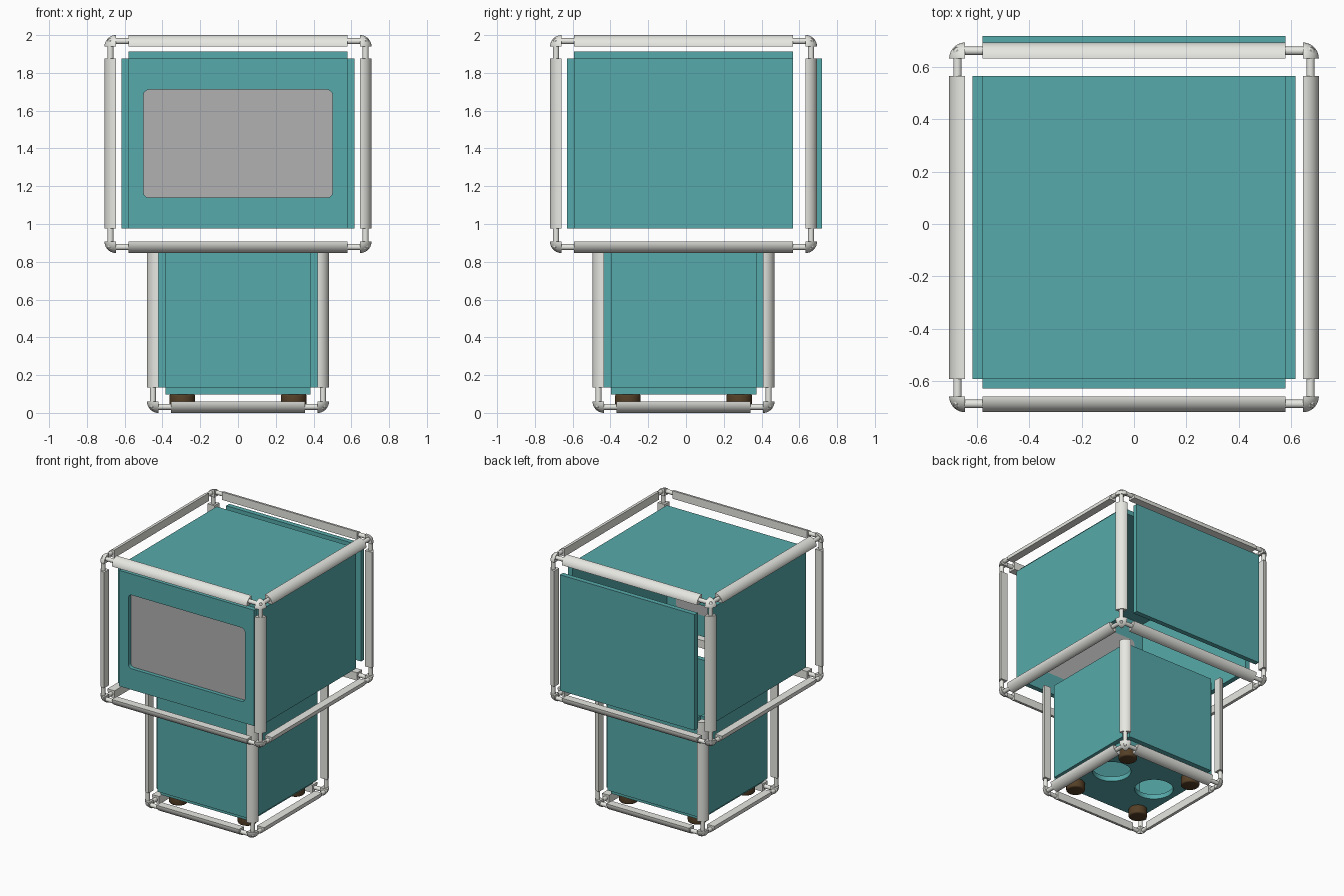
import bpy, bmesh, math
from itertools import product
from mathutils import Vector, Matrix

if "Cube" in bpy.data.objects:
    bpy.data.objects.remove(bpy.data.objects["Cube"])

CY = -0.013      # y centre of both frames
R = 0.061        # radius of the quarter-round rails
PIN = 0.016      # connector pin radius
N = 10           # segments per quarter turn


def material(name, col):
    m = bpy.data.materials.new(name)
    m.diffuse_color = (*col, 1)
    m.use_nodes = True
    m.node_tree.nodes["Principled BSDF"].inputs["Base Color"].default_value = m.diffuse_color
    return m


TEAL = material("teal", (0.095, 0.40, 0.405))
WHITE = material("off_white", (0.80, 0.80, 0.76))
GREY = material("screen_grey", (0.44, 0.44, 0.44))
BROWN = material("brown", (0.09, 0.05, 0.02))


def finish(name, bm, mat, smooth=True):
    me = bpy.data.meshes.new(name)
    bmesh.ops.recalc_face_normals(bm, faces=bm.faces)
    bm.to_mesh(me)
    bm.free()
    if mat:
        me.materials.append(mat)
    if smooth:
        me.shade_smooth()
        me.set_sharp_from_angle(angle=math.radians(35))
    ob = bpy.data.objects.new(name, me)
    bpy.context.collection.objects.link(ob)
    return ob


def box(name, lo, hi, mat=TEAL):
    lo, hi = Vector(lo), Vector(hi)
    bm = bmesh.new()
    bmesh.ops.create_cube(bm, size=1, matrix=Matrix.Translation((lo + hi) / 2)
                          @ Matrix.Diagonal((*(hi - lo), 1)))
    return finish(name, bm, mat, False)


def cylinder(name, p, q, r, mat, segs=24, bevel=0):
    p, q = Vector(p), Vector(q)
    rot = (q - p).to_track_quat('Z', 'Y').to_matrix().to_4x4()
    bm = bmesh.new()
    bmesh.ops.create_cone(bm, cap_ends=True, segments=segs, radius1=r, radius2=r,
                          depth=(q - p).length, matrix=Matrix.Translation((p + q) / 2) @ rot)
    if bevel:
        rim = [e for e in bm.edges if any(len(f.verts) > 4 for f in e.link_faces)]
        bmesh.ops.bevel(bm, geom=rim, offset=bevel, segments=3, profile=0.5, affect='EDGES')
    return finish(name, bm, mat)


def hull(name, pts, mat):
    bm = bmesh.new()
    for p in pts:
        bm.verts.new(p)
    bmesh.ops.convex_hull(bm, input=bm.verts)
    bmesh.ops.dissolve_limit(bm, angle_limit=0.01, verts=bm.verts, edges=bm.edges)
    return finish(name, bm, mat)


ARC = [(math.cos(i * math.pi / 2 / N), math.sin(i * math.pi / 2 / N)) for i in range(N + 1)]


def rail(name, axis, centre, sign, a, b):
    """Quarter-round rail along an axis, flat sides facing inwards."""
    u, v = [k for k in range(3) if k != axis]
    pts = []
    for end in (a, b):
        for c, s in [(0, 0)] + ARC:
            p = Vector(centre)
            p[axis] = end
            p[u] += sign[u] * c * R
            p[v] += sign[v] * s * R
            pts.append(p)
    hull(name, pts, WHITE)


def corner(name, centre, sign):
    """One eighth of a ball."""
    pts = {(0, 0, 0), (0, 0, 1)}
    pts |= {(c * e, s * e, f) for c, s in ARC for e, f in ARC[:-1]}
    hull(name, [Vector(centre) + Vector([sg * k * R for sg, k in zip(sign, p)]) for p in pts], WHITE)


def frame(label, half, tube, z0, z1, vert, top):
    """Square frame: corners, pins and rails; top=False leaves it open above."""
    mid = (0, CY, 0)
    levels = ((-1, z0 + R), (1, z1 - R)) if top else ((-1, z0 + R),)
    for sx, sy in product((-1, 1), repeat=2):
        base = Vector((sx * (half - R), CY + sy * (half - R), 0))
        rail(f"{label}_post", 2, base, (sx, sy, 0), *vert)
        for sz, z in levels:
            c = Vector((base.x, base.y, z))
            sign = (sx, sy, sz)
            corner(f"{label}_corner", c, sign)
            # pins sit in the middle of the rail section
            m = c + Vector(sign) * 0.029
            for ax in range(3):
                p, q = m.copy(), m.copy()
                q[ax] = (vert[0] if sz < 0 else vert[1]) if ax == 2 else mid[ax] + sign[ax] * tube
                q[ax] += -sign[ax] * 0.01
                cylinder(f"{label}_pin", p, q, PIN, WHITE, 16)
    for (sz, z), s in product(levels, (-1, 1)):
        rail(f"{label}_rail_x", 0, (0, CY + s * (half - R), z), (0, s, sz), -tube, tube)
        rail(f"{label}_rail_y", 1, (s * (half - R), 0, z), (s, 0, sz), CY - tube, CY + tube)


def cut(target, cutter):
    cutter.hide_render = True
    cutter.display_type = 'WIRE'
    cutter.hide_set(True)
    mod = target.modifiers.new("cut", 'BOOLEAN')
    mod.operation = 'DIFFERENCE'
    mod.solver = 'EXACT'
    mod.object = cutter


# frames
frame("upper_frame", 0.707, 0.579, 0.846, 2.0, (0.976, 1.875), True)
frame("lower_frame", 0.482, 0.354, 0.0, 0.9, (0.135, 0.905), False)

# upper cabinet panels
T, H, Z0, Z1 = 0.038, 0.579, 0.976, 1.875
front = box("upper_front_panel", (-H, CY - H - T, Z0), (H, CY - H, Z1))
box("upper_back_panel", (-H, 0.72 - T, Z0), (H, 0.72, Z1))
box("upper_top_panel", (-H, CY - H, Z1), (H, CY + H, Z1 + T))
for s, n in ((-1, "left"), (1, "right")):
    xs = sorted((s * H, s * (H + T)))
    box(f"upper_{n}_panel", (xs[0], CY - H, Z0), (xs[1], CY + H, Z1))


# recessed screen in a rounded window
def rounded(name, y0, y1, mat):
    r, pts = 0.03, []
    for sx, sz in product((-1, 1), repeat=2):
        for c, s in ARC:
            for y in (y0, y1):
                pts.append((sx * (0.5 - r + r * c), y, 1.425 + sz * (0.286 - r + r * s)))
    return hull(name, pts, mat)


cut(front, rounded("window_cutter", CY - H - T - 0.05, CY - H + 0.05, None))
rounded("screen", CY - H - 0.008, CY - H, GREY)

# lower cabinet panels, open at the top
h, z0, z1 = 0.385, 0.135, 0.905
for s, n in ((-1, "left"), (1, "right")):
    xs = sorted((s * h, s * (h + T)))
    box(f"lower_{n}_panel", (xs[0], CY - h, z0), (xs[1], CY + h, z1))
for s, n in ((-1, "front"), (1, "back")):
    ys = sorted((CY + s * h, CY + s * (h + T)))
    box(f"lower_{n}_panel", (-h, ys[0], z0), (h, ys[1], z1))
bottom = box("lower_bottom_panel", (-h, CY - h, z0 - T), (h, CY + h, z0))

# round openings in the bottom
for s in (-1, 1):
    cut(bottom, cylinder("opening_cutter", (s * 0.2, CY, 0), (s * 0.2, CY, 0.3), 0.14, None, 48))

# feet
for sx, sy in product((-1, 1), repeat=2):
    x, y = sx * 0.295, CY + sy * 0.295
    cylinder("foot", (x, y, 0.03), (x, y, 0.1), 0.068, BROWN, 32, 0.012)
